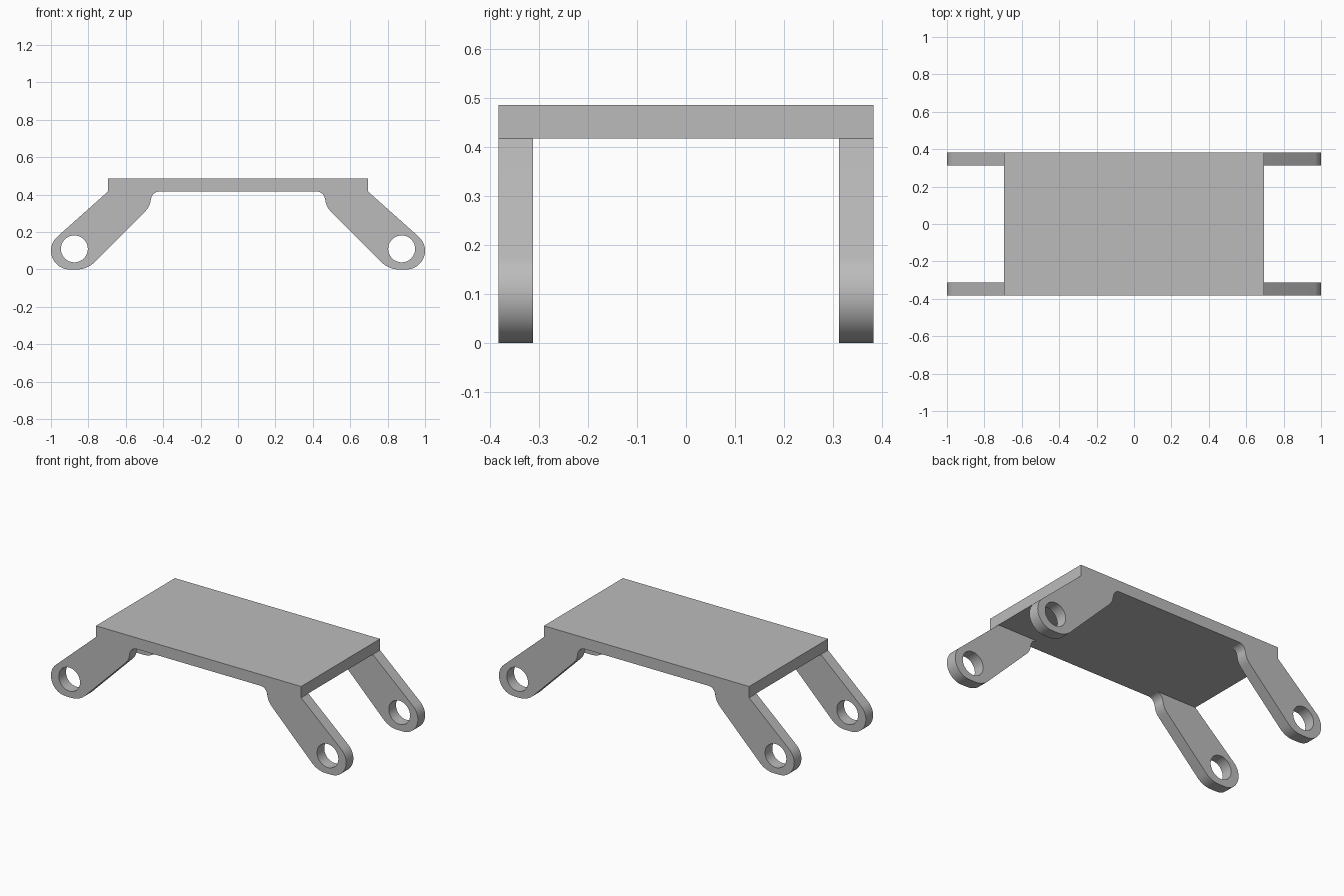
import bpy, bmesh
from math import sin, cos, radians, pi
from mathutils import Matrix

HALF_DEPTH = 0.382     # outer face of the legs
INNER_DEPTH = 0.312    # inner face of the legs
DECK_X, DECK_LOW, DECK_TOP = 0.695, 0.417, 0.486
HOLE_X, HOLE_Z, HOLE_R = 0.875, 0.11, 0.072

cube = bpy.data.objects.get("Cube")
if cube:
    bpy.data.objects.remove(cube)


def arc(cx, cz, r, start, end, steps):
    """Points along an arc in the x-z plane, angles in degrees."""
    angles = [radians(start + (end - start) * i / steps) for i in range(steps + 1)]
    return [(cx + r * cos(a), cz + r * sin(a)) for a in angles]


def new_object(name, bm):
    bmesh.ops.recalc_face_normals(bm, faces=bm.faces)
    mesh = bpy.data.meshes.new(name)
    bm.to_mesh(mesh)
    bm.free()
    obj = bpy.data.objects.new(name, mesh)
    bpy.context.collection.objects.link(obj)
    return obj


def cut(target, cutter):
    """Subtract a helper from the target, then discard the helper."""
    cutter.hide_render = True
    mod = target.modifiers.new("cut", 'BOOLEAN')
    mod.operation, mod.solver, mod.object = 'DIFFERENCE', 'EXACT', cutter
    bpy.context.view_layer.objects.active = target
    bpy.ops.object.modifier_apply(modifier=mod.name)
    bpy.data.objects.remove(cutter)


# Half outline: deck corner, rounded foot, inner edge, fillet under the deck
half = [(DECK_X, DECK_TOP), (DECK_X, DECK_LOW)]
half += arc(0.90, 0.10, 0.10, 48, -90, 20)
half += arc(0.86, 0.13, 0.13, -90, -135, 8)
half += arc(0.566, 0.382, 0.10, 225, 180, 8)
half += arc(0.42, DECK_LOW - 0.045, 0.045, 0, 90, 10)
outline = half + [(-x, z) for x, z in reversed(half)]

# Stand: the whole outline extruded front to back
bm = bmesh.new()
face = bm.faces.new([bm.verts.new((x, -HALF_DEPTH, z)) for x, z in outline])
side = bmesh.ops.extrude_face_region(bm, geom=[face])["geom"]
bmesh.ops.translate(bm, vec=(0, 2 * HALF_DEPTH, 0),
                    verts=[v for v in side if isinstance(v, bmesh.types.BMVert)])
stand = new_object("deck_with_four_legs", bm)

# Open space between the front and back legs
bm = bmesh.new()
bmesh.ops.create_cube(bm, size=1, matrix=Matrix.Translation((0, 0, DECK_LOW - 0.5))
                      @ Matrix.Diagonal((3, 2 * INNER_DEPTH, 1, 1)))
cut(stand, new_object("gap_cutter", bm))

# Round hole through each foot
for s in (-1, 1):
    bm = bmesh.new()
    bmesh.ops.create_cone(bm, cap_ends=True, segments=48, radius1=HOLE_R, radius2=HOLE_R, depth=2,
                          matrix=Matrix.Translation((s * HOLE_X, 0, HOLE_Z))
                          @ Matrix.Rotation(pi / 2, 4, 'X'))
    cut(stand, new_object("hole_cutter", bm))

# Plain grey finish
grey = bpy.data.materials.new("plain_grey")
grey.use_nodes = True
colour = (0.5, 0.5, 0.5, 1)
grey.diffuse_color = colour
grey.node_tree.nodes["Principled BSDF"].inputs["Base Color"].default_value = colour
stand.data.materials.clear()
stand.data.materials.append(grey)
for p in stand.data.polygons:
    p.material_index = 0

bpy.ops.object.select_all(action='DESELECT')
stand.select_set(True)
bpy.context.view_layer.objects.active = stand
bpy.ops.object.shade_smooth_by_angle(angle=radians(30))
